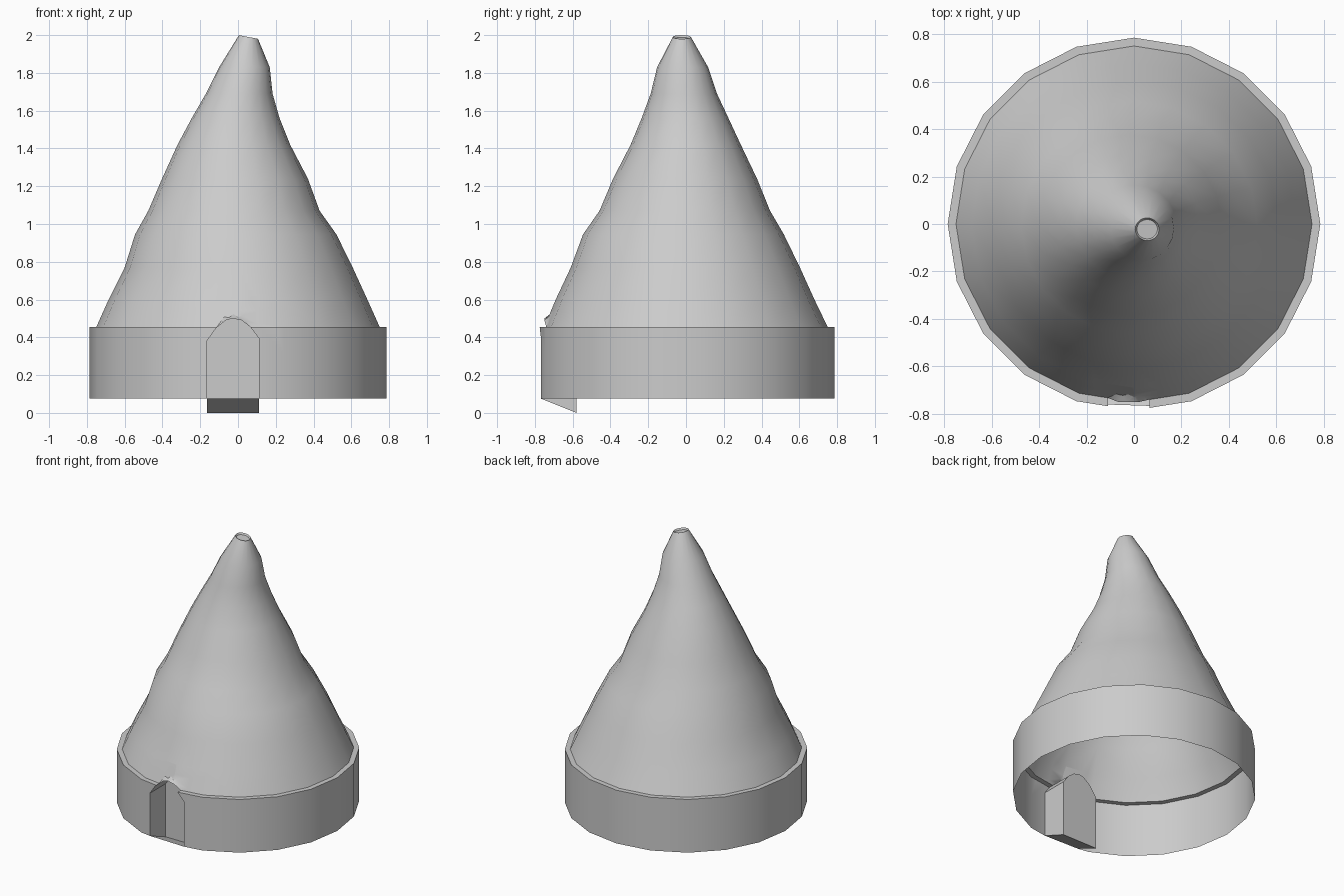
import bpy, bmesh, math
from mathutils import Vector

if "Cube" in bpy.data.objects:
    bpy.data.objects.remove(bpy.data.objects["Cube"])

SIDES = 20
BACK_Y = -0.58

# rings: z, left x, right x, front y, back y
rings = [
    (0.075, -.785, .785, -.785, .785),   # wall bottom
    (0.455, -.785, .785, -.785, .785),   # wall top
    (0.455, -.75, .75, -.75, .75),       # roof base
    (0.60, -.685, .685, -.69, .68),
    (0.77, -.60, .607, -.61, .603),
    (0.945, -.545, .521, -.545, .518),
    (1.07, -.475, .432, -.458, .445),
    (1.24, -.402, .370, -.386, .376),
    (1.42, -.320, .276, -.293, .290),
    (1.56, -.245, .220, -.235, .225),
    (1.69, -.170, .183, -.187, .164),
    (1.83, -.100, .168, -.153, .117),
    (1.99, .005, .106, -.070, .026),     # tip rim
    (1.978, .012, .099, -.063, .019),    # sunken tip cap
]
# arched doorway outline, left to right (x, z)
arch = [(-.165, -.2), (-.165, .38), (-.115, .45), (-.065, .49), (-.03, .5),
        (.02, .49), (.065, .455), (.11, .395), (.11, -.2)]

bm = bmesh.new()


def add_ring(z, xl, xr, yf, yb):
    tilt = 0.01 if z > 1.95 else 0
    out = []
    for i in range(SIDES):
        a = 2 * math.pi * i / SIDES
        c, s = math.cos(a), math.sin(a)
        out.append(bm.verts.new(((xl + xr) / 2 + (xr - xl) / 2 * c,
                                 (yf + yb) / 2 + (yb - yf) / 2 * s, z - tilt * c)))
    return out


# wall and crooked roof as one open-bottomed shell
loops = [add_ring(*r) for r in rings]
for lo, hi in zip(loops, loops[1:]):
    for i in range(SIDES):
        j = (i + 1) % SIDES
        bm.faces.new((lo[i], lo[j], hi[j], hi[i]))
bm.faces.new(loops[-1])

# cut the doorway out of the front
planes = []
for (x0, z0), (x1, z1) in zip(arch, arch[1:]):
    planes.append((Vector((x0, 0, z0)), Vector((z0 - z1, 0, x1 - x0)).normalized()))


def front_faces():
    return [f for f in bm.faces if f.calc_center_median().y < -.6
            and abs(f.calc_center_median().x) < .26 and f.calc_center_median().z < .58]


for co, no in planes:
    faces = front_faces()
    geom = set(faces)
    for f in faces:
        geom.update(f.edges)
        geom.update(f.verts)
    bmesh.ops.bisect_plane(bm, geom=list(geom), dist=1e-5, plane_co=co, plane_no=no)
inside = [f for f in front_faces()
          if all((f.calc_center_median() - co).dot(no) < -1e-5 for co, no in planes)]
bmesh.ops.delete(bm, geom=inside, context='FACES')

# recessed alcove behind the doorway, with a hood pulled out of the roof
rim = [e for e in bm.edges if e.is_boundary
       and all(-.17 < v.co.x < .115 and v.co.y < -.65 and v.co.z < .52 for v in e.verts)
       and max(v.co.z for v in e.verts) > .08]
rim_verts = {v for e in rim for v in e.verts}
for v in rim_verts:
    if v.co.z > .46:
        v.co.y = -.75
sill = sorted((v for v in rim_verts if v.co.z < .08), key=lambda v: v.co.x)
new = bmesh.ops.extrude_edge_only(bm, edges=rim)["geom"]
back = [g for g in new if isinstance(g, bmesh.types.BMVert)]
for v in back:
    v.co.y = BACK_Y
    if v.co.z < .08:
        v.co.z = 0
bmesh.ops.remove_doubles(bm, verts=back, dist=1e-4)
back = [v for v in back if v.is_valid]
back.sort(key=lambda v: math.atan2(v.co.z - .25, v.co.x + .03))
bm.faces.new(back)
low = sorted((v for v in back if v.co.z < .01), key=lambda v: v.co.x)
bm.faces.new((sill[0], sill[-1], low[-1], low[0]))
bmesh.ops.recalc_face_normals(bm, faces=bm.faces[:])

mesh = bpy.data.meshes.new("round_hut")
bm.to_mesh(mesh)
bm.free()
hut = bpy.data.objects.new("round_hut", mesh)
bpy.context.collection.objects.link(hut)
bpy.context.view_layer.objects.active = hut
hut.select_set(True)
bpy.ops.object.shade_smooth_by_angle(angle=math.radians(32))
